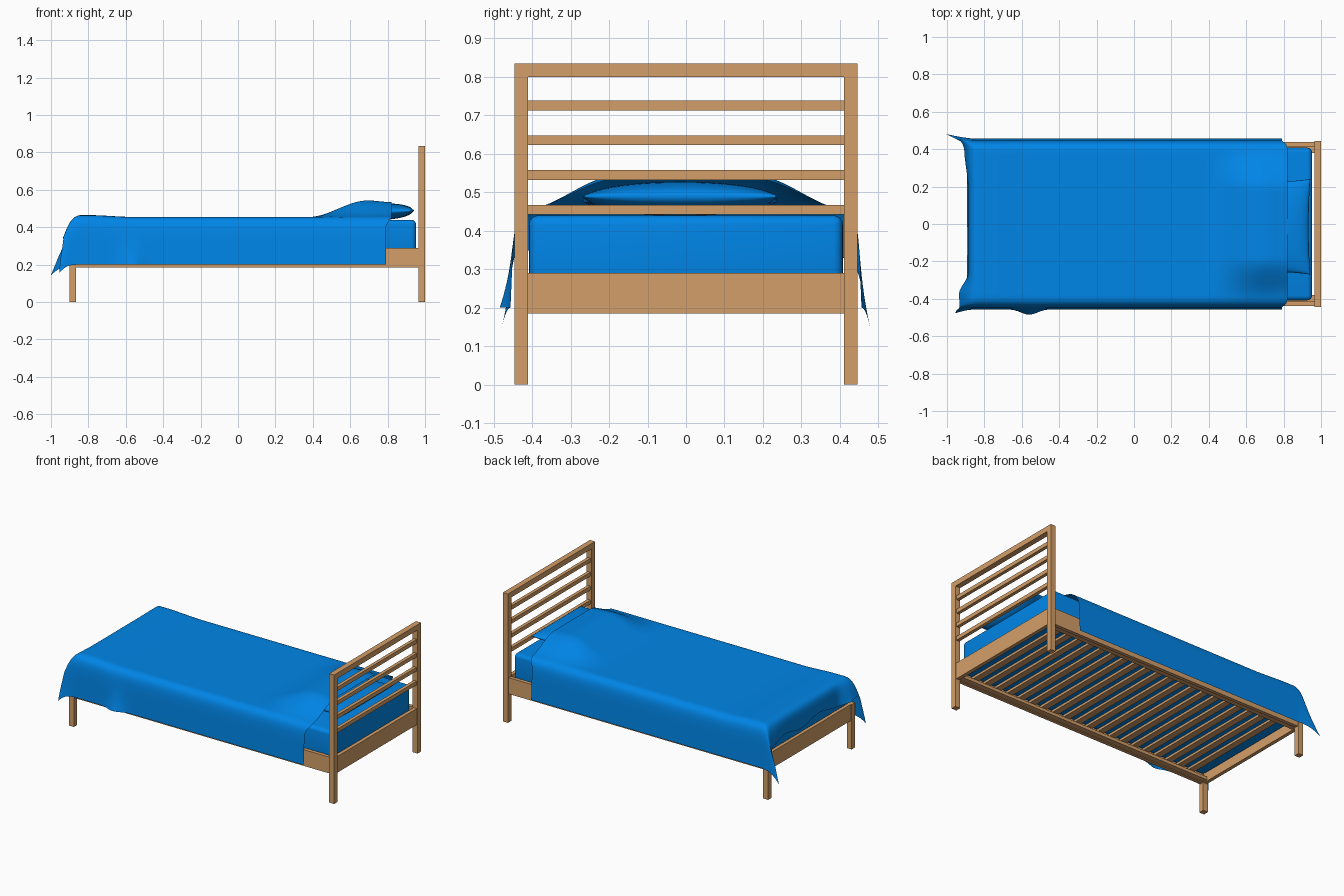
import bpy, bmesh, math

if "Cube" in bpy.data.objects:
    bpy.data.objects.remove(bpy.data.objects["Cube"])


def material(name, rgb):
    m = bpy.data.materials.new(name)
    m.diffuse_color = (*rgb, 1)
    m.use_nodes = True
    m.node_tree.nodes["Principled BSDF"].inputs["Base Color"].default_value = m.diffuse_color
    return m


WOOD = material("warm wood", (0.65, 0.345, 0.14))
BLUE = material("blue fabric", (0.0, 0.25, 0.85))


def add_object(name, bm, mat):
    me = bpy.data.meshes.new(name)
    bmesh.ops.recalc_face_normals(bm, faces=bm.faces)
    bm.to_mesh(me)
    bm.free()
    me.materials.append(mat)
    ob = bpy.data.objects.new(name, me)
    bpy.context.collection.objects.link(ob)
    return ob


def box(name, x, y, z, mat=WOOD, bevel=0.0):
    bm = bmesh.new()
    bmesh.ops.create_cube(bm, size=1)
    for v in bm.verts:
        v.co = [(r[0] + r[1]) / 2 + c * (r[1] - r[0]) for c, r in zip(v.co, (x, y, z))]
    if bevel:
        bmesh.ops.bevel(bm, geom=bm.edges[:], offset=bevel, segments=4, profile=0.5, affect='EDGES')
    return add_object(name, bm, mat)


def smooth(ob):
    for p in ob.data.polygons:
        p.use_smooth = True


def step(a, b, t):
    t = max(0.0, min(1.0, (t - a) / (b - a)))
    return t * t * (3 - 2 * t)


def sheet(bm, nu, nv, fn):
    g = [[bm.verts.new(fn(i / nu, j / nv)) for j in range(nv + 1)] for i in range(nu + 1)]
    for i in range(nu):
        for j in range(nv):
            bm.faces.new((g[i][j], g[i + 1][j], g[i + 1][j + 1], g[i][j + 1]))


# posts, legs, side rails and inner ledges
for s, side in ((-1, "front"), (1, "back")):
    def ys(a, b):
        return tuple(sorted((s * a, s * b)))
    box(side + "_head_post", (0.964, 1.0), ys(0.41, 0.445), (0, 0.835))
    box(side + "_foot_leg", (-0.9, -0.865), ys(0.41, 0.445), (0, 0.29))
    box(side + "_side_rail", (-0.865, 0.964), ys(0.415, 0.438), (0.185, 0.29))
    box(side + "_ledge", (-0.87, 0.964), ys(0.38, 0.415), (0.19, 0.21))

# headboard and footboard
box("head_top_rail", (0.964, 1.0), (-0.41, 0.41), (0.80, 0.835))
for i in range(4):
    z = 0.442 + i * 0.0903
    box("headboard_bar", (0.971, 0.993), (-0.41, 0.41), (z, z + 0.025))
box("head_panel", (0.97, 0.994), (-0.41, 0.41), (0.185, 0.29))
box("foot_rail", (-0.894, -0.871), (-0.41, 0.41), (0.185, 0.29))

# mattress slats
for i in range(20):
    x = -0.775 + i * 0.0855
    box("mattress_slat", (x, x + 0.042), (-0.4, 0.4), (0.21, 0.225))

# mattress
smooth(box("mattress", (-0.865, 0.952), (-0.408, 0.408), (0.226, 0.44), BLUE, 0.025))


# pillow: two bulging sheets welded at the pinched rim
def pillow_point(sign):
    def fn(a, b):
        u, v = -math.cos(a * math.pi), -math.cos(b * math.pi)
        h = 0.044 * (max(0, 1 - u * u) * max(0, 1 - v * v)) ** 0.45
        return (0.77 + 0.172 * u * (0.95 + 0.05 * v * v),
                -0.015 + 0.255 * v * (0.95 + 0.05 * u * u), 0.483 + 0.006 * u + sign * h)
    return fn


bm = bmesh.new()
for sg in (-1, 1):
    sheet(bm, 24, 24, pillow_point(sg))
bmesh.ops.remove_doubles(bm, verts=bm.verts, dist=0.0005)
smooth(add_object("pillow", bm, BLUE))


# blanket: flat top, sides hanging, short foot flap and flared corner folds
def blanket_point(a, b):
    w = (2 * b - 1) * 0.675
    sgn = 1 if w > 0 else -1
    q = max(0.0, abs(w) - 0.40)
    k = min(1.0, q / 0.275)
    head = 0.82 - 0.03 * step(0.0, 0.08, q)
    # lengthwise position, then overhang p past the foot edge
    flap = 0.145 + 0.015 * math.sin(w * 17) + (0.055 * k if sgn > 0 else 0.0)
    n = 0.8
    if a < n:
        x, p = head + (-0.845 - head) * a / n, 0.0
    else:
        x, p = -0.845, flap * (a - n) / (1 - n)
    r = math.hypot(p, q)
    drop = r - 0.02 * (1 - math.exp(-r / 0.03))
    y = min(abs(w), 0.40) + 0.045 * (1 - math.exp(-q / 0.03)) + 0.04 * q + 0.13 * p * k * k
    if sgn < 0:
        y += 0.029 * math.exp(-((x + 0.56) / 0.06) ** 2) * k ** 3
    bump = 0.088 * step(0.38, 0.69, x) * (1 - 0.1 * step(0.7, 0.82, x)) * (1 - step(0.18, 0.42, abs(w)))
    bump += 0.01 * (1 - step(-0.8, -0.55, x))
    z = 0.455 + bump * (1 - k) - drop
    x -= 0.04 * (1 - math.exp(-p / 0.03)) + 0.03 * p
    # corner flare of the foot flap, wider on the front side
    if sgn > 0:
        x -= p * (0.12 * step(0.2, 0.38, w) + 0.48 * k)
    else:
        x -= p * (0.33 * step(0.27, 0.38, -w) + 0.08 * k)
    return (x, sgn * y, z)


bm = bmesh.new()
sheet(bm, 90, 80, blanket_point)
blanket = add_object("blanket", bm, BLUE)
smooth(blanket)
# the sheet is open, so make sure its outside faces up
if sum(p.normal.z * p.area for p in blanket.data.polygons) < 0:
    blanket.data.flip_normals()
